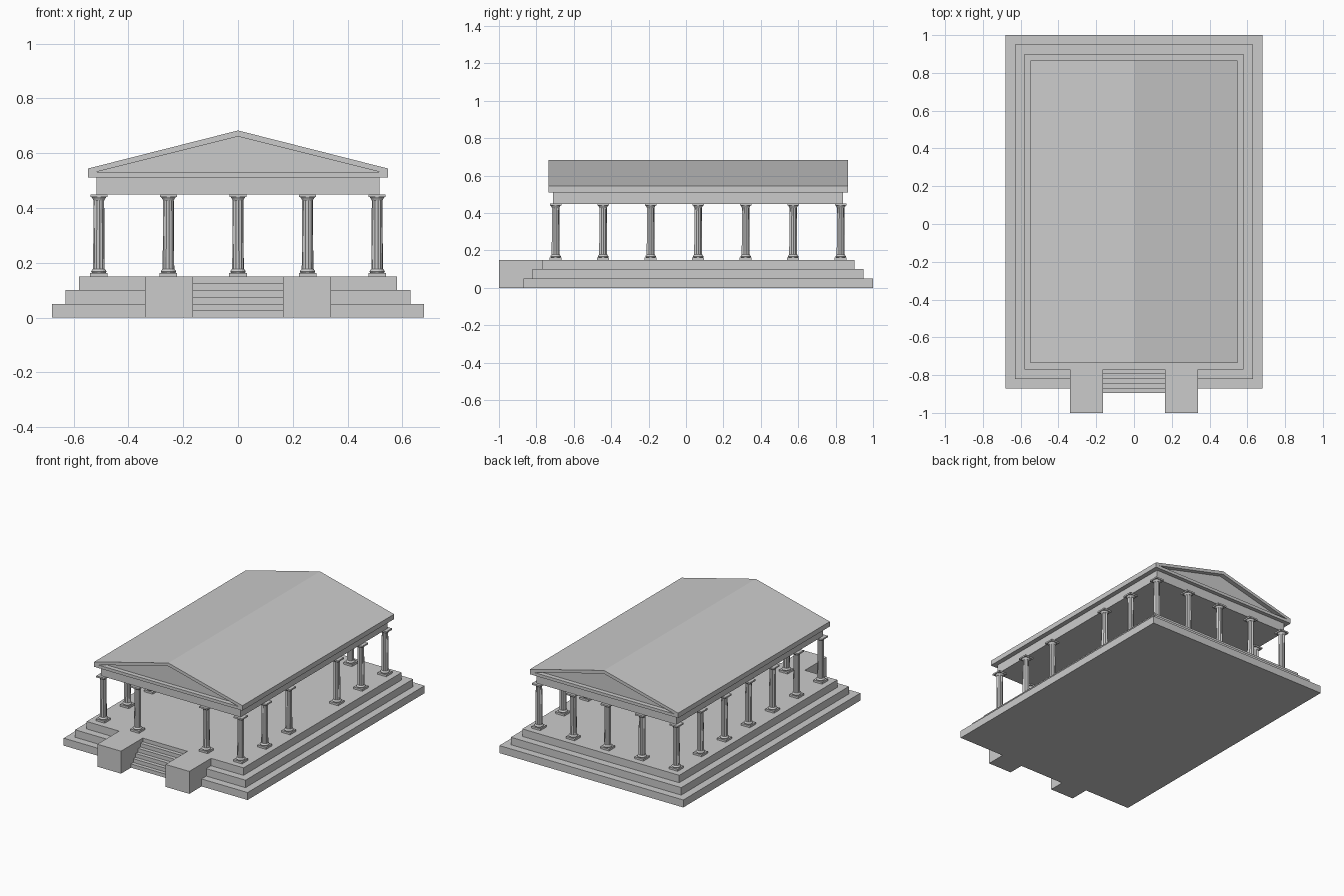
import bpy, bmesh, math

if "Cube" in bpy.data.objects:
    bpy.data.objects.remove(bpy.data.objects["Cube"])

stone = bpy.data.materials.new("grey_stone")
stone.diffuse_color = (0.6, 0.6, 0.6, 1)
stone.use_nodes = True
stone.node_tree.nodes["Principled BSDF"].inputs["Base Color"].default_value = stone.diffuse_color


def finish(name, bm):
    bmesh.ops.recalc_face_normals(bm, faces=bm.faces)
    me = bpy.data.meshes.new(name)
    bm.to_mesh(me)
    bm.free()
    me.materials.append(stone)
    ob = bpy.data.objects.new(name, me)
    bpy.context.collection.objects.link(ob)
    return ob


def add_box(bm, x0, x1, y0, y1, z0, z1):
    vs = bmesh.ops.create_cube(bm, size=1)["verts"]
    for v in vs:
        v.co = (x1 if v.co.x > 0 else x0, y1 if v.co.y > 0 else y0, z1 if v.co.z > 0 else z0)


def box(name, *dims):
    bm = bmesh.new()
    add_box(bm, *dims)
    return finish(name, bm)


def add_lathe(bm, profile, sides, flute=0.0):
    # stacked rings; flute pulls in every other vertex
    rings = []
    for r, z in profile:
        ring = []
        for i in range(sides):
            a = 2 * math.pi * (i + 0.5) / sides
            rr = r - flute * (i % 2)
            ring.append(bm.verts.new((rr * math.cos(a), rr * math.sin(a), z)))
        rings.append(ring)
    for a, b in zip(rings, rings[1:]):
        for i in range(sides):
            j = (i + 1) % sides
            bm.faces.new((a[i], a[j], b[j], b[i]))
    bm.faces.new(rings[0])
    bm.faces.new(rings[-1])


CY = 0.065  # centre of the temple body along y

# Three-step platform
for i in range(3):
    hx, hy = 0.68 - 0.05 * i, 0.935 - 0.05 * i
    box(f"platform_step_{i + 1}", -hx, hx, CY - hy, CY + hy, 0.05 * i, 0.05 * (i + 1))

# Blocks flanking the front stairs
for side, s in (("left", -1), ("right", 1)):
    xs = sorted((s * 0.165, s * 0.34))
    box(f"stair_block_{side}", xs[0], xs[1], -1.0, -0.768, 0, 0.15)

# Front stairs
bm = bmesh.new()
for i in range(5):
    add_box(bm, -0.165, 0.165, -0.895 + 0.025 * i, -0.765, 0.025 * i, 0.025 * (i + 1))
finish("front_stairs", bm)

# Column: square plinth, rounded base, fluted shaft, flared capital, square abacus
bm = bmesh.new()
add_box(bm, -0.032, 0.032, -0.032, 0.032, 0.15, 0.163)
add_lathe(bm, [(0.026, 0.163), (0.029, 0.168), (0.026, 0.173), (0.022, 0.178)], 16)
add_lathe(bm, [(0.0215, 0.176), (0.0195, 0.432)], 24, 0.002)
add_lathe(bm, [(0.020, 0.428), (0.022, 0.432), (0.028, 0.441)], 16)
add_box(bm, -0.031, 0.031, -0.031, 0.031, 0.440, 0.45)
column = finish("column_1", bm)

# Column positions: the front centre and the middle of the right side are open
spots = []
for j in range(7):
    y = CY + 0.254 * (j - 3)
    for i in range(5):
        on_edge = i in (0, 4) or j in (0, 6)
        if on_edge and (i, j) not in ((2, 0), (4, 3)):
            spots.append((0.254 * (i - 2), y, 0))
column.location = spots[0]
for n, p in enumerate(spots[1:], 2):
    c = bpy.data.objects.new(f"column_{n}", column.data)
    c.location = p
    bpy.context.collection.objects.link(c)

# Beam block above the columns
box("entablature", -0.517, 0.517, CY - 0.775, CY + 0.775, 0.449, 0.511)

# Gabled roof with recessed triangle at each end
outer = [(-0.548, 0.511), (0.548, 0.511), (0.548, 0.544), (0, 0.683), (-0.548, 0.544)]
inner = [(-0.52, 0.531), (0.52, 0.531), (0, 0.661)]
match = [0, 1, 1, 2, 0]  # inner corner next to each outer corner
bm = bmesh.new()
ends = []
for s in (-1, 1):
    y = CY + s * 0.801
    o = [bm.verts.new((x, y, z)) for x, z in outer]
    rim = [bm.verts.new((x, y, z)) for x, z in inner]
    back = [bm.verts.new((x, y - s * 0.03, z)) for x, z in inner]
    for i in range(5):
        j = (i + 1) % 5
        f = [o[i], o[j], rim[match[j]]]
        if match[i] != match[j]:
            f.append(rim[match[i]])
        bm.faces.new(f)
    for i in range(3):
        j = (i + 1) % 3
        bm.faces.new((rim[i], rim[j], back[j], back[i]))
    bm.faces.new(back)
    ends.append(o)
for i in range(5):
    j = (i + 1) % 5
    bm.faces.new((ends[0][i], ends[0][j], ends[1][j], ends[1][i]))
finish("roof", bm)
